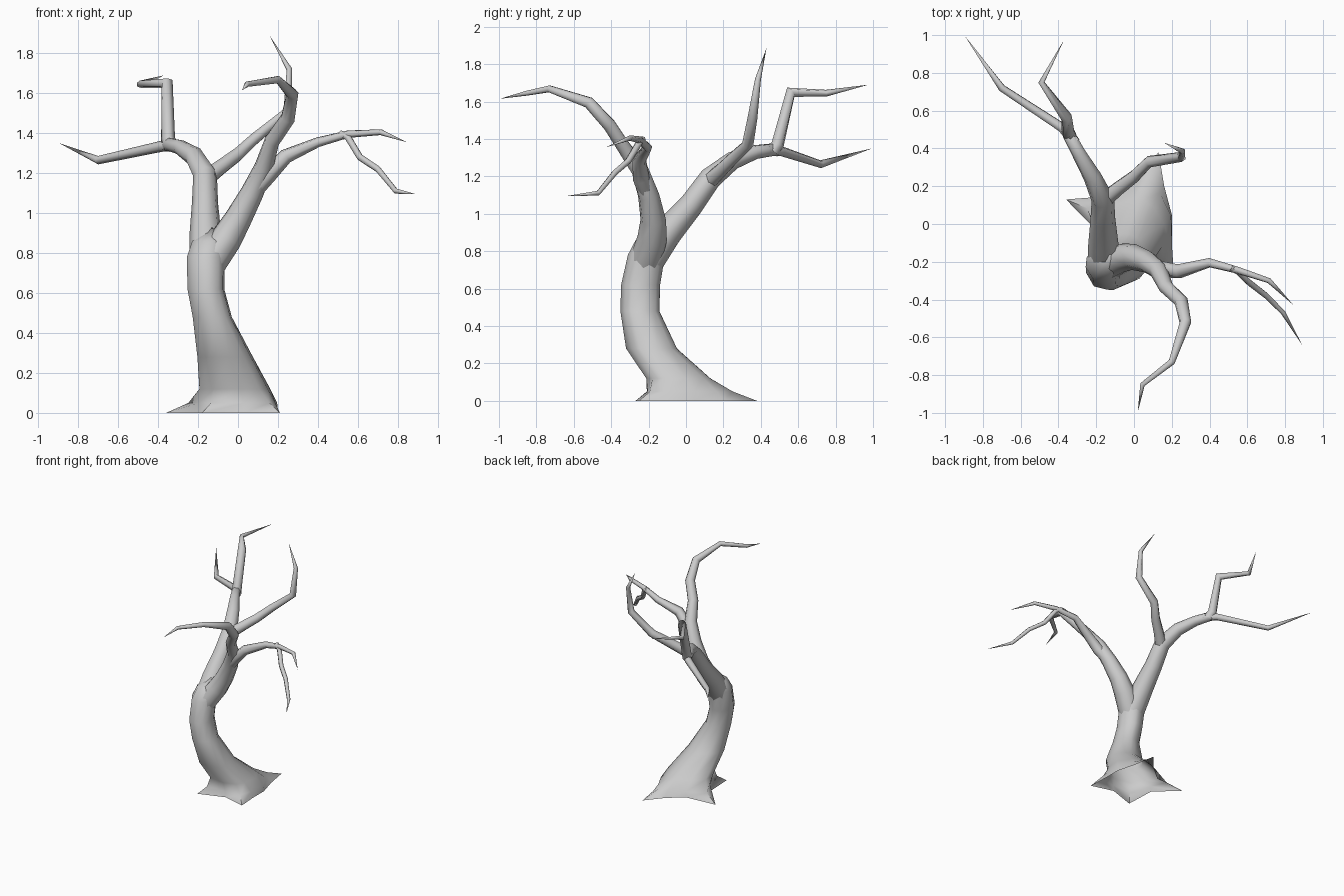
import bpy
import bmesh
import math
from mathutils import Vector

old = bpy.data.objects.get("Cube")
if old:
    bpy.data.objects.remove(old, do_unlink=True)

bark = bpy.data.materials.new("grey_bark")
bark.use_nodes = True
GREY = (0.6, 0.6, 0.6, 1)
bark.diffuse_color = GREY
bark.node_tree.nodes["Principled BSDF"].inputs["Base Color"].default_value = GREY


def finish(name, bm):
    """Turn a bmesh into a smooth shaded bark object."""
    bmesh.ops.recalc_face_normals(bm, faces=bm.faces)
    mesh = bpy.data.meshes.new(name)
    bm.to_mesh(mesh)
    bm.free()
    mesh.materials.append(bark)
    obj = bpy.data.objects.new(name, mesh)
    bpy.context.collection.objects.link(obj)
    bpy.ops.object.select_all(action="DESELECT")
    obj.select_set(True)
    bpy.context.view_layer.objects.active = obj
    bpy.ops.object.shade_smooth_by_angle(angle=math.radians(75))


def loft(bm, rings, tip):
    """Skin successive rings of points and close the end on a tip."""
    loops = [[bm.verts.new(p) for p in ring] for ring in rings]
    end = bm.verts.new(tip)
    n = len(loops[0])
    for i in range(n):
        j = (i + 1) % n
        for a, b in zip(loops, loops[1:]):
            bm.faces.new((a[i], a[j], b[j], b[i]))
        bm.faces.new((loops[-1][i], loops[-1][j], end))


def branch(name, path, sides=6):
    """Tapered tube through (x, y, z, radius) stations, mitred at the bends."""
    pts = [Vector(p[:3]) for p in path]
    side = None
    rings = []
    for k, p in enumerate(pts[:-1]):
        ahead = (pts[k + 1] - p).normalized()
        back = (p - pts[k - 1]).normalized() if k else ahead
        axis = (ahead + back).normalized()
        if side is None:
            side = axis.orthogonal()
        side = (side - axis * side.dot(axis)).normalized()
        up = axis.cross(side)
        r = path[k][3] * 1.06
        rings.append([p + r * (side * math.cos(t) + up * math.sin(t))
                      for t in (math.tau * i / sides for i in range(sides))])
    bm = bmesh.new()
    loft(bm, rings, pts[-1])
    finish(name, bm)


# Trunk: root outline on the ground, blending into leaning ellipses
roots = [(.21, -.25), (.2, -.1), (.2, .05), (.16, .2), (.13, .38), (.02, .25),
         (-.1, .15), (-.36, .13), (-.19, -.03), (-.18, -.27), (.03, -.2)]
angles = [math.atan2(y, x) for x, y in roots]
# height, centre x, centre y, radius x, radius y, share of root outline
sections = [(.05, 0, -.01, .2, .2, .35), (.12, -.015, -.045, .18, .17, .05),
            (.28, -.063, -.185, .142, .137, 0), (.48, -.128, -.247, .1, .105, 0),
            (.62, -.16, -.243, .094, .105, 0), (.78, -.16, -.212, .097, .1, 0),
            (.86, -.145, -.18, .085, .09, 0)]
rings = [[Vector((x, y, 0)) for x, y in roots]]
for z, cx, cy, rx, ry, blend in sections:
    rings.append([Vector((cx + rx * math.cos(a), cy + ry * math.sin(a), z)).lerp(
        Vector((x, y, z)), blend) for a, (x, y) in zip(angles, roots)])
trunk = bmesh.new()
loft(trunk, rings, (-.13, -.16, .93))
finish("trunk", trunk)

# Rear limb and its three branches
branch("rear_limb", [(-.155, -.2, .76, .085), (-.163, -.1, .9, .075),
                     (-.165, .03, 1.05, .062), (-.165, .13, 1.19, .057),
                     (-.22, .25, 1.285, .046), (-.29, .37, 1.33, .036),
                     (-.35, .48, 1.345, .032), (-.39, .52, 1.338, 0)], 8)
branch("rear_long_twig", [(-.31, .43, 1.34, .03), (-.38, .51, 1.335, .026),
                          (-.7, .72, 1.265, .02), (-.895, .995, 1.35, 0)])
branch("rear_upright_twig", [(-.335, .46, 1.33, .035), (-.35, .49, 1.37, .034),
                             (-.355, .56, 1.65, .03), (-.49, .75, 1.645, .017),
                             (-.37, .975, 1.69, 0)])
branch("rear_inner_twig", [(-.165, .12, 1.17, .045), (-.08, .19, 1.235, .038),
                           (0, .25, 1.295, .034), (.08, .33, 1.37, .03),
                           (.25, .355, 1.51, .025), (.257, .385, 1.72, .015),
                           (.16, .43, 1.885, 0)])

# Front limb and its branches
branch("front_limb", [(-.15, -.22, .74, .08), (-.06, -.18, .87, .075),
                      (0, -.175, .97, .065), (.07, -.2, 1.1, .055),
                      (.13, -.245, 1.23, .046), (.17, -.335, 1.36, .037),
                      (.25, -.41, 1.475, .035), (.272, -.52, 1.595, .03),
                      (.2, -.73, 1.668, .018), (.045, -.85, 1.645, .013),
                      (.02, -.995, 1.615, 0)], 8)
branch("side_branch", [(.09, -.215, 1.12, .04), (.15, -.24, 1.19, .042),
                       (.24, -.25, 1.285, .036), (.4, -.205, 1.355, .024),
                       (.55, -.245, 1.395, .018), (.715, -.3, 1.405, .014),
                       (.845, -.43, 1.355, 0)])
branch("side_hanging_twig", [(.51, -.23, 1.4, .016), (.55, -.25, 1.38, .018),
                             (.61, -.31, 1.28, .017), (.7, -.38, 1.22, .016),
                             (.79, -.47, 1.11, .013), (.89, -.64, 1.095, 0)])
